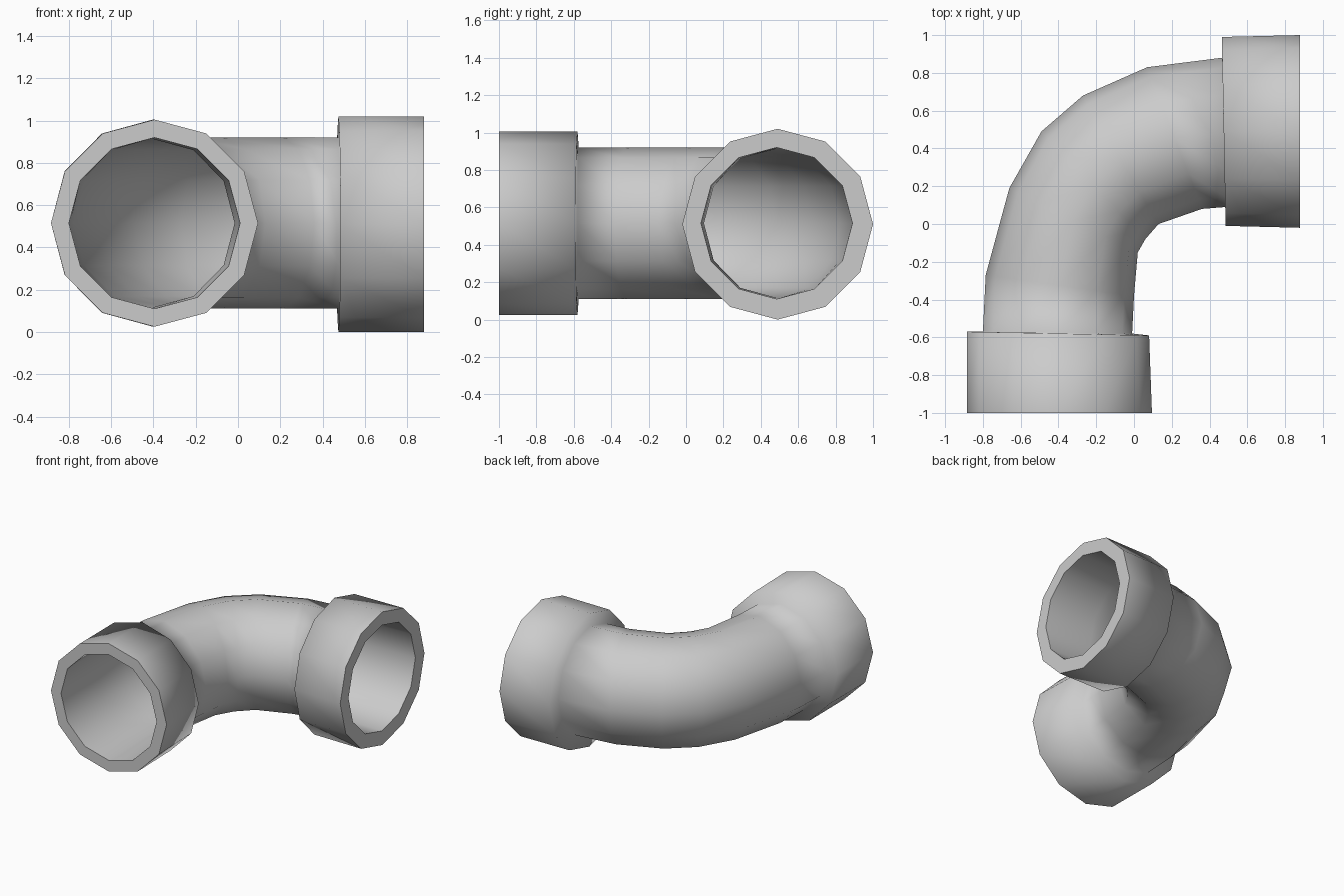
import bpy, bmesh
from math import sin, cos, pi
from mathutils import Vector

SIDES = 12

if "Cube" in bpy.data.objects:
    bpy.data.objects.remove(bpy.data.objects["Cube"], do_unlink=True)

grey = bpy.data.materials.new("light_grey_plastic")
grey.use_nodes = True
colour = (0.6, 0.6, 0.6, 1)
grey.diffuse_color = colour
grey.node_tree.nodes["Principled BSDF"].inputs["Base Color"].default_value = colour

# Each ring: point on the outside of the bend, point on the inside, z centre, z radius
front_socket = [((-0.885, -1), (0.095, -1), 0.515, 0.49),
                ((-0.885, -0.57), (0.08, -0.59), 0.515, 0.49)]
side_socket = [((0.465, 0.99), (0.485, -0.01), 0.51, 0.51),
               ((0.88, 1), (0.88, -0.02), 0.51, 0.51)]
bend = [(a, b, 0.515, 0.405) for a, b in (
    ((-0.8, -0.57), (-0.01, -0.58)),
    ((-0.785, -0.27), (0, -0.38)),
    ((-0.66, 0.19), (0.02, -0.15)),
    ((-0.49, 0.49), (0.06, -0.08)),
    ((-0.27, 0.68), (0.13, 0)),
    ((0.07, 0.83), (0.36, 0.08)),
    ((0.465, 0.88), (0.485, 0.09)))]
front_mouth = ((-0.8, -1), (0.01, -1), 0.515, 0.405)
side_mouth = ((0.88, 0.89), (0.88, 0.08), 0.515, 0.405)

bm = bmesh.new()


def add_ring(ring, scale=1):
    a, b, z, rz = ring
    a, b = Vector((*a, z)), Vector((*b, z))
    mid, half = (a + b) / 2, (a - b) / 2 * scale
    return [bm.verts.new(mid + half * cos(t) + Vector((0, 0, rz * scale * sin(t))))
            for t in (2 * pi * i / SIDES for i in range(SIDES))]


# Outer skin from front to side, then back through the bore
outer = [add_ring(r) for r in front_socket + bend + side_socket]
bore = ([add_ring(side_mouth)] + [add_ring(r, 0.985) for r in reversed(bend)]
        + [add_ring(front_mouth)])
loops = outer + bore
for k, ring in enumerate(loops):
    following = loops[(k + 1) % len(loops)]
    for i in range(SIDES):
        j = (i + 1) % SIDES
        bm.faces.new((ring[i], ring[j], following[j], following[i])).smooth = True

# Crisp edges around both open mouths
for ring in (outer[0], outer[-1], bore[0], bore[-1]):
    for i in range(SIDES):
        bm.edges.get((ring[i], ring[(i + 1) % SIDES])).smooth = False

bmesh.ops.recalc_face_normals(bm, faces=bm.faces)
mesh = bpy.data.meshes.new("pipe_elbow")
bm.to_mesh(mesh)
bm.free()
mesh.materials.append(grey)
elbow = bpy.data.objects.new("pipe_elbow", mesh)
bpy.context.collection.objects.link(elbow)
